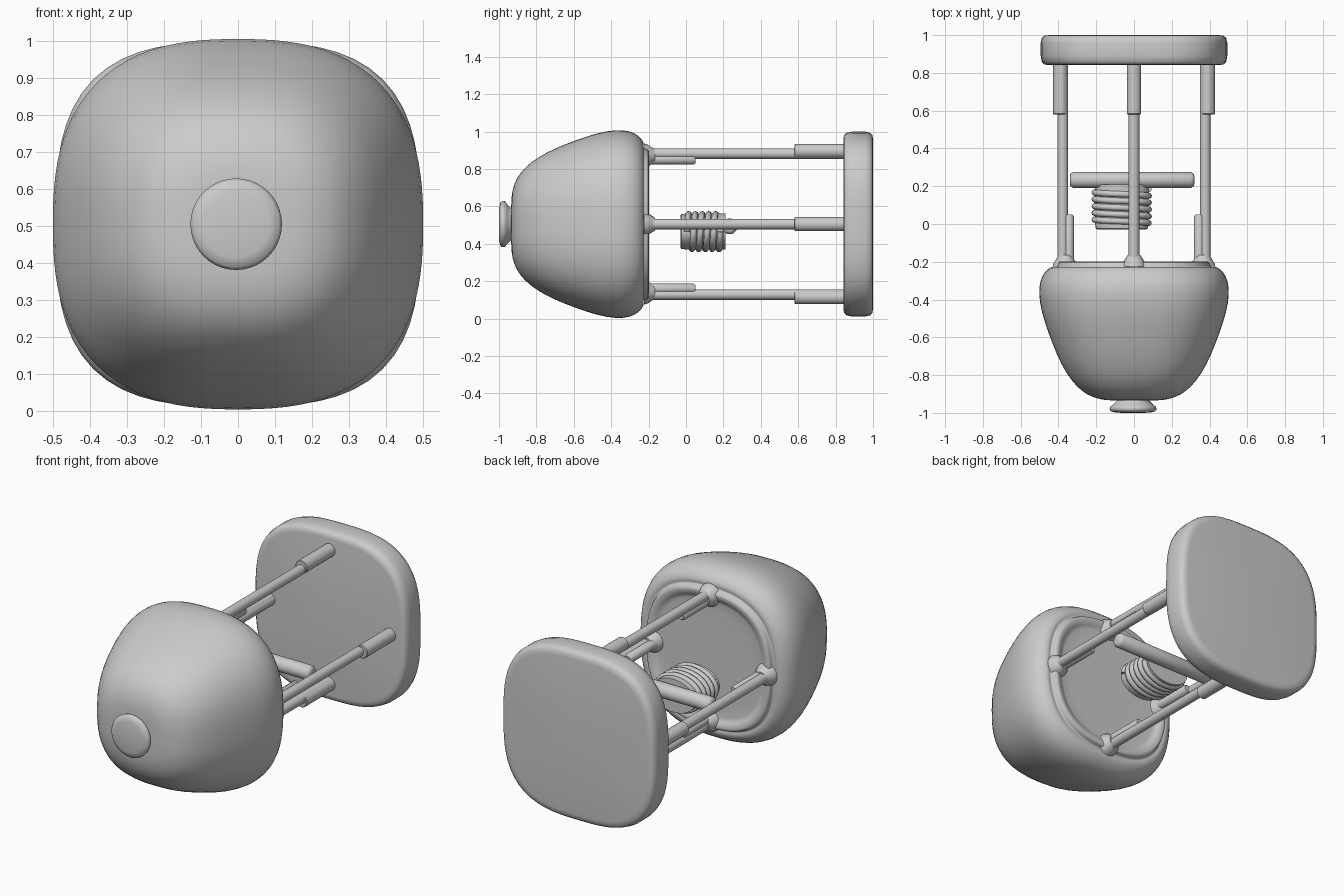
import bpy, bmesh
from math import pi, cos, sin, copysign

if "Cube" in bpy.data.objects:
    bpy.data.objects.remove(bpy.data.objects["Cube"])

ZC = 0.505  # height of the long axis


def loft(name, profile, n=2.0, cx=0.0, cz=ZC, sx=1.0, sz=1.0, segs=32, subsurf=0, angle=40):
    """Loft superellipse rings along y; profile is a list of (y, radius)."""
    bm = bmesh.new()
    rings = []
    for y, r in profile:
        ring = []
        for i in range(segs):
            c, s = cos(2 * pi * i / segs), sin(2 * pi * i / segs)
            k = r * (abs(c) ** n + abs(s) ** n) ** (-1 / n)
            ring.append(bm.verts.new((cx + sx * k * c, y, cz + sz * k * s)))
        rings.append(ring)
    for a, b in zip(rings, rings[1:]):
        for i in range(segs):
            j = (i + 1) % segs
            bm.faces.new((a[i], a[j], b[j], b[i]))
    bm.faces.new(rings[0][::-1])
    bm.faces.new(rings[-1])
    bmesh.ops.recalc_face_normals(bm, faces=bm.faces)
    me = bpy.data.meshes.new(name)
    bm.to_mesh(me)
    bm.free()
    ob = bpy.data.objects.new(name, me)
    bpy.context.collection.objects.link(ob)
    if subsurf:
        mod = ob.modifiers.new("smooth", 'SUBSURF')
        mod.levels = mod.render_levels = subsurf
    bpy.ops.object.select_all(action='DESELECT')
    ob.select_set(True)
    bpy.context.view_layer.objects.active = ob
    bpy.ops.object.shade_smooth_by_angle(angle=angle * pi / 180)
    return ob


# domed body with a rolled back rim, a groove and a shallow recessed floor
loft("domed_body", [
    (-0.935, 0.02), (-0.935, 0.12), (-0.93, 0.18), (-0.905, 0.25), (-0.86, 0.305),
    (-0.79, 0.36), (-0.69, 0.41), (-0.58, 0.452), (-0.47, 0.489), (-0.37, 0.506),
    (-0.30, 0.498), (-0.255, 0.475), (-0.23, 0.445), (-0.225, 0.425), (-0.23, 0.412),
    (-0.228, 0.405), (-0.20, 0.40), (-0.197, 0.385), (-0.203, 0.36), (-0.218, 0.345),
    (-0.22, 0.33), (-0.22, 0.02)], n=2.6, segs=48, subsurf=1, angle=60)

# flared front button
loft("front_button", [
    (-0.91, 0.085), (-0.935, 0.085), (-0.955, 0.105), (-0.968, 0.122), (-0.982, 0.124),
    (-0.992, 0.116), (-0.999, 0.09), (-1.0, 0.01)], cx=-0.005, segs=40, angle=60)

# rounded square back plate
loft("back_plate", [
    (0.842, 0.02), (0.842, 0.455), (0.845, 0.475), (0.858, 0.488), (0.89, 0.494),
    (0.96, 0.494), (0.985, 0.488), (0.997, 0.474), (1.0, 0.45), (1.0, 0.02)],
    n=3.0, segs=72, angle=50)

# four struts: main rod, inner front brace, outer rear sleeve and flared foot
for side, dx, dz in (("right", 1, 0), ("left", -1, 0), ("top", 0, 1), ("bottom", 0, -1)):
    def rod(part, radial, prof):
        loft(f"{side}_{part}", prof, cx=dx * radial, cz=ZC + dz * radial, segs=20)
    rod("strut_rod", 0.377, [(-0.23, 0.028), (0.86, 0.028)])
    rod("strut_brace", 0.345, [(-0.23, 0.027), (0.04, 0.027), (0.05, 0.02)])
    rod("strut_sleeve", 0.39, [(0.58, 0.034), (0.584, 0.038), (0.86, 0.038)])
    rod("strut_foot", 0.365, [(-0.225, 0.066), (-0.205, 0.06), (-0.185, 0.046), (-0.165, 0.035)])

# cross bar with rounded ends
R = 0.042
bar = loft("cross_bar", [
    (-0.33, 0.022), (-0.325, 0.034), (-0.312, R), (0.312, R), (0.325, 0.034), (0.33, 0.022)],
    cz=0, segs=28, angle=50)
bar.location = (-0.01, 0.233, 0.493)
bar.rotation_euler = (0, 0, pi / 2)

# spring core and its end cap
CX, CZ = -0.065, 0.465
loft("spring_core", [(-0.005, 0.142), (0.21, 0.142)], cx=CX, cz=CZ, sz=0.68, segs=32)
loft("spring_cap", [(-0.03, 0.125), (-0.025, 0.137), (0.0, 0.14), (0.01, 0.14)],
     cx=CX, cz=CZ, sz=0.68, segs=32)

# flattened coil wound around the core
TURNS, STEPS = 5, 32
cu = bpy.data.curves.new("spring_coil", 'CURVE')
cu.dimensions = '3D'
cu.bevel_depth = 0.017
cu.bevel_resolution = 2
cu.use_fill_caps = True
sp = cu.splines.new('POLY')
sp.points.add(TURNS * STEPS)
for i, p in enumerate(sp.points):
    a = 2 * pi * i / STEPS
    p.co = (CX + 0.143 * cos(a), 0.005 + 0.18 * i / (TURNS * STEPS), CZ + 0.093 * sin(a), 1)
sp.use_smooth = True
bpy.context.collection.objects.link(bpy.data.objects.new("spring_coil", cu))
